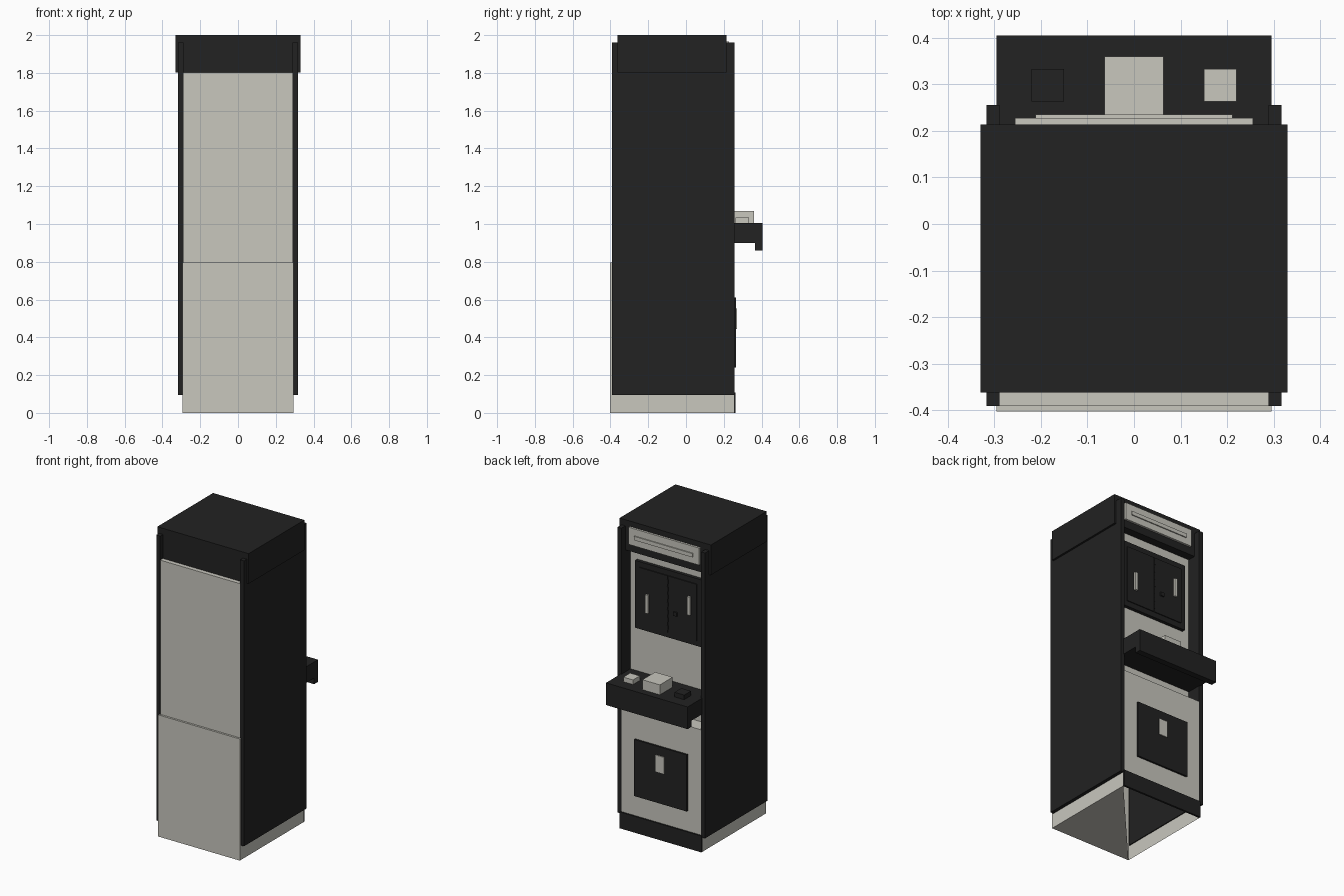
import bpy
import bmesh

if "Cube" in bpy.data.objects:
    bpy.data.objects.remove(bpy.data.objects["Cube"], do_unlink=True)


def make_material(name, rgb):
    mat = bpy.data.materials.new(name)
    mat.use_nodes = True
    mat.diffuse_color = (*rgb, 1)
    mat.node_tree.nodes["Principled BSDF"].inputs["Base Color"].default_value = (*rgb, 1)
    return mat


DARK = make_material("charcoal", (0.016, 0.016, 0.016))
LIGHT = make_material("warm_grey", (0.58, 0.57, 0.515))


def box(name, x, y, z, mat, open_corner=False):
    """Box from (min, max) ranges; open_corner leaves half of the underside open."""
    bm = bmesh.new()
    bmesh.ops.create_cube(bm, size=1)
    for v in bm.verts:
        v.co = [r[0] if c < 0 else r[1] for c, r in zip(v.co, (x, y, z))]
    if open_corner:
        bm.normal_update()
        floor = next(f for f in bm.faces if f.normal.z < -0.9)
        corners = [v for v in floor.verts if not (v.co.x < 0 and v.co.y > 0)]
        bmesh.ops.delete(bm, geom=[floor], context='FACES_ONLY')
        bm.faces.new(corners)
        bmesh.ops.recalc_face_normals(bm, faces=bm.faces)
    mesh = bpy.data.meshes.new(name)
    bm.to_mesh(mesh)
    bm.free()
    mesh.materials.append(mat)
    obj = bpy.data.objects.new(name, mesh)
    bpy.context.collection.objects.link(obj)
    return obj


def wide(half):
    return (-half, half)


# Cabinet carcass
box("lower_cabinet", wide(0.295), (-0.403, 0.253), (0, 0.795), LIGHT, open_corner=True)
box("upper_cabinet", wide(0.291), (-0.39, 0.16), (0.795, 1.803), LIGHT)
box("top_hood", wide(0.33), (-0.362, 0.214), (1.803, 2.0), DARK)
for side, sx in (("left", 1), ("right", -1)):
    box(side + "_side_panel", sorted((sx * 0.289, sx * 0.317)), (-0.391, 0.256),
        (0.095, 1.96), DARK)
box("kick_plate", wide(0.295), (0.25, 0.263), (0, 0.107), DARK)

# Header sign
box("sign_panel", wide(0.255), (0.21, 0.228), (1.853, 1.965), LIGHT)
box("sign_strip", wide(0.211), (0.225, 0.235), (1.895, 1.92), LIGHT)

# Upper double doors
box("upper_door_frame", wide(0.24), (0.155, 0.182), (1.295, 1.735), DARK)
for side, sx in (("left", 1), ("right", -1)):
    box(side + "_upper_door", sorted((sx * 0.002, sx * 0.208)), (0.18, 0.188),
        (1.33, 1.70), DARK)
for i in range(7):
    z = 1.35 + i * 0.05
    box(f"door_hinge_{i + 1}", wide(0.004), (0.186, 0.192), (z, z + 0.028), DARK)
box("left_door_handle", (0.136, 0.156), (0.186, 0.2), (1.42, 1.54), LIGHT)
box("right_door_handle", (-0.168, -0.148), (0.186, 0.2), (1.49, 1.61), LIGHT)
box("door_lock", (-0.07, -0.045), (0.186, 0.197), (1.455, 1.48), DARK)

# Work shelf with front lip and the devices on it
box("shelf", wide(0.295), (0.155, 0.37), (0.9, 1.005), DARK)
box("shelf_lip", wide(0.295), (0.365, 0.405), (0.86, 1.005), DARK)
box("centre_device", wide(0.063), (0.228, 0.36), (1.0, 1.07), LIGHT)
box("left_device", (0.15, 0.22), (0.263, 0.333), (1.0, 1.035), LIGHT)
box("right_device", (-0.22, -0.15), (0.263, 0.333), (1.0, 1.035), DARK)

# Lower access door
box("lower_door", wide(0.19), (0.25, 0.265), (0.24, 0.61), DARK)
box("lower_door_handle", wide(0.03), (0.262, 0.271), (0.445, 0.553), LIGHT)
